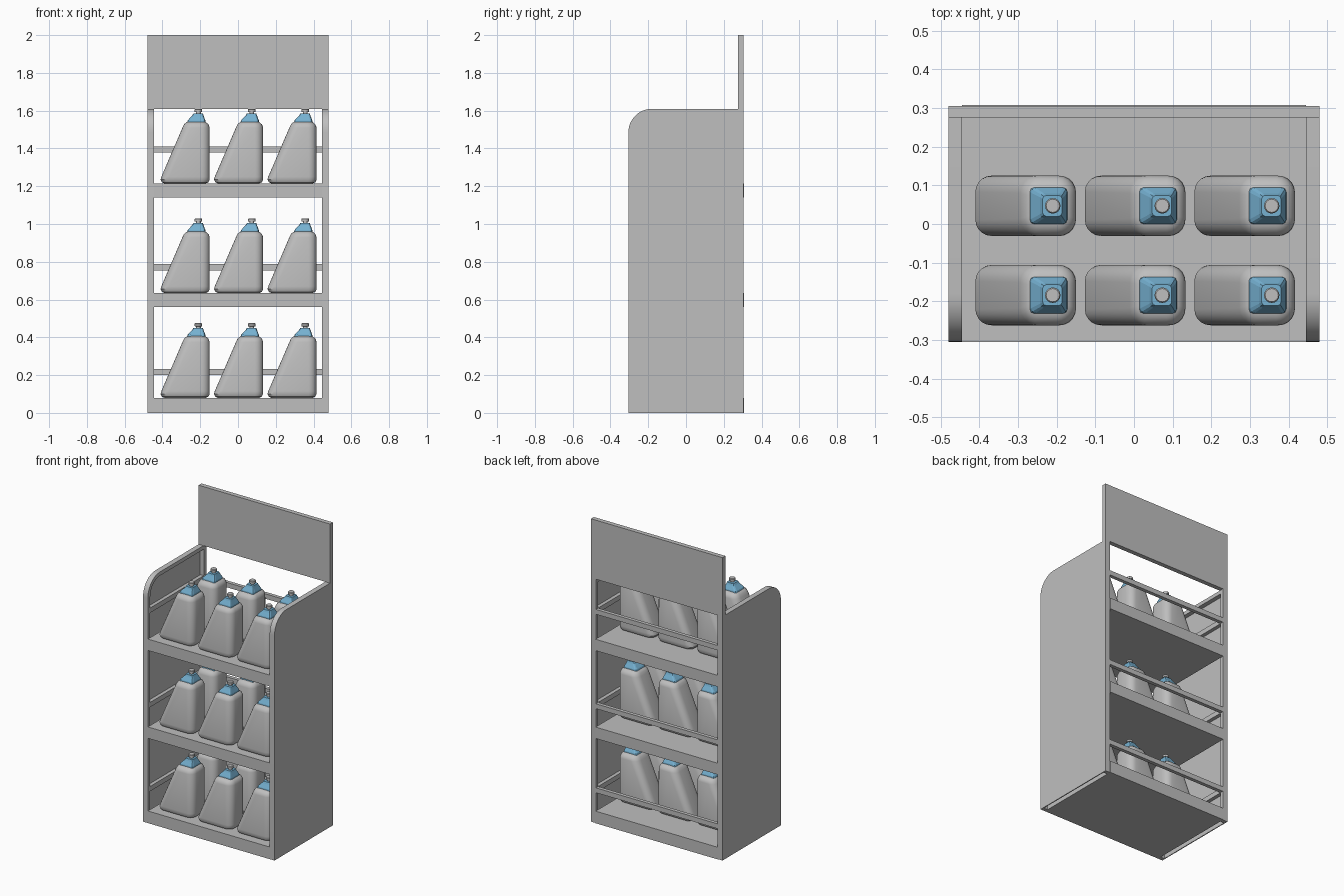
import bpy, bmesh, math

cube = bpy.data.objects.get("Cube")
if cube:
    bpy.data.objects.remove(cube, do_unlink=True)


def material(name, rgb):
    m = bpy.data.materials.new(name)
    m.use_nodes = True
    color = (*rgb, 1)
    m.diffuse_color = color
    m.node_tree.nodes["Principled BSDF"].inputs["Base Color"].default_value = color
    return m


GREY = material("light grey", (0.52, 0.52, 0.52))
BLUE = material("cap blue", (0.18, 0.44, 0.64))


def finish(name, bm, mat, smooth=False):
    bmesh.ops.recalc_face_normals(bm, faces=bm.faces)
    me = bpy.data.meshes.new(name)
    bm.to_mesh(me)
    bm.free()
    me.materials.append(mat)
    ob = bpy.data.objects.new(name, me)
    bpy.context.collection.objects.link(ob)
    if smooth:
        bpy.ops.object.select_all(action="DESELECT")
        ob.select_set(True)
        bpy.context.view_layer.objects.active = ob
        bpy.ops.object.shade_smooth_by_angle(angle=math.radians(35))
    return ob


def box(name, x, y, z):
    bm = bmesh.new()
    bmesh.ops.create_cube(bm, size=1)
    for v in bm.verts:
        for i, (lo, hi) in enumerate((x, y, z)):
            v.co[i] = lo if v.co[i] < 0 else hi
    return finish(name, bm, GREY)


def loft(bm, rings):
    """Skin a list of equal-length point rings and cap both ends."""
    rows = [[bm.verts.new(p) for p in ring] for ring in rings]
    n = len(rows[0])
    for a, b in zip(rows, rows[1:]):
        for i in range(n):
            j = (i + 1) % n
            bm.faces.new((a[i], a[j], b[j], b[i]))
    bm.faces.new(rows[0])
    bm.faces.new(rows[-1])


def panel_outline(d):
    """Side panel shape in y and z, shrunk by d, open at the floor."""
    radius = 0.125
    pts = [(0.305 - d, 0), (0.305 - d, 1.61 - d)]
    for i in range(13):
        a = math.pi / 2 * (1 + i / 12)
        pts.append((-0.18 + (radius - d) * math.cos(a), 1.485 + (radius - d) * math.sin(a)))
    return pts + [(-0.305 + d, 0)]


def prism(name, outline, x0, x1):
    bm = bmesh.new()
    loft(bm, [[(x, y, z) for y, z in outline] for x in (x0, x1)])
    return finish(name, bm, GREY, smooth=True)


# Side panels: outer sheet with an inward rim, hollow inside
rim = panel_outline(0) + panel_outline(0.025)[::-1]
for side, s in (("left", 1), ("right", -1)):
    prism(side + "_panel_sheet", panel_outline(0), s * 0.474, s * 0.48)
    prism(side + "_panel_rim", rim, s * 0.445, s * 0.474)

# Header board
box("header_board", (-0.48, 0.48), (0.275, 0.305), (1.61, 2.0))

# Shelves with guard rails at the back and sides
SHELVES = ((0, 0.08, 0.2), (0.56, 0.635, 0.755), (1.14, 1.215, 1.378))
for k, (low, top, rail) in enumerate(SHELVES):
    box(f"shelf_{k}", (-0.445, 0.445), (-0.305, 0.308), (low, top))
    span = (rail, rail + 0.032)
    box(f"back_rail_{k}", (-0.447, 0.447), (0.28, 0.304), span)
    for s in (-1, 1):
        x = sorted((s * 0.446, s * 0.47))
        box(f"side_rail_{k}", x, (-0.285, 0.285), span)


def rounded_ring(z, x0, x1, hy, r, steps=5):
    pts = []
    corners = ((x1 - r, hy - r), (x0 + r, hy - r), (x0 + r, r - hy), (x1 - r, r - hy))
    for q, (cx, cy) in enumerate(corners):
        for i in range(steps + 1):
            a = math.pi / 2 * (q + i / steps)
            pts.append((cx + r * math.cos(a), cy + r * math.sin(a), z))
    return pts


# Bottle body: slanted on one side, rounded foot and shoulder
bm = bmesh.new()
loft(bm, [rounded_ring(*s) for s in (
    (0, -0.18, 0.04, 0.058, 0.03),
    (0.006, -0.193, 0.053, 0.071, 0.038),
    (0.02, -0.2, 0.06, 0.078, 0.042),
    (0.035, -0.196, 0.06, 0.078, 0.042),
    (0.295, -0.084, 0.06, 0.078, 0.045),
    (0.312, -0.076, 0.054, 0.072, 0.042),
    (0.323, -0.064, 0.042, 0.058, 0.03),
    (0.327, -0.05, 0.03, 0.045, 0.02))])
body = finish("bottle_body", bm, GREY, smooth=True)

# Cap: tapered block under the spout
bm = bmesh.new()
loft(bm, [rounded_ring(*s, steps=2) for s in (
    (0.322, -0.06, 0.038, 0.048, 0.012),
    (0.334, -0.056, 0.037, 0.046, 0.012),
    (0.358, -0.033, 0.028, 0.032, 0.01),
    (0.37, -0.026, 0.024, 0.027, 0.009))])
cap = finish("bottle_cap", bm, BLUE)

# Spout: narrow neck and wider tip
bm = bmesh.new()
loft(bm, [[(r * math.cos(i * math.pi / 8), r * math.sin(i * math.pi / 8), z) for i in range(16)]
          for r, z in ((0.013, 0.368), (0.013, 0.377), (0.02, 0.379), (0.02, 0.391), (0.017, 0.395))])
spout = finish("bottle_spout", bm, GREY, smooth=True)

# Three bottles across, two rows deep, on every shelf
spots = [(-0.21 + 0.283 * c, y, shelf[1]) for shelf in SHELVES for y in (-0.184, 0.047) for c in range(3)]
for part in (body, cap, spout):
    part.location = spots[0]
    for spot in spots[1:]:
        copy = part.copy()
        copy.location = spot
        bpy.context.collection.objects.link(copy)
